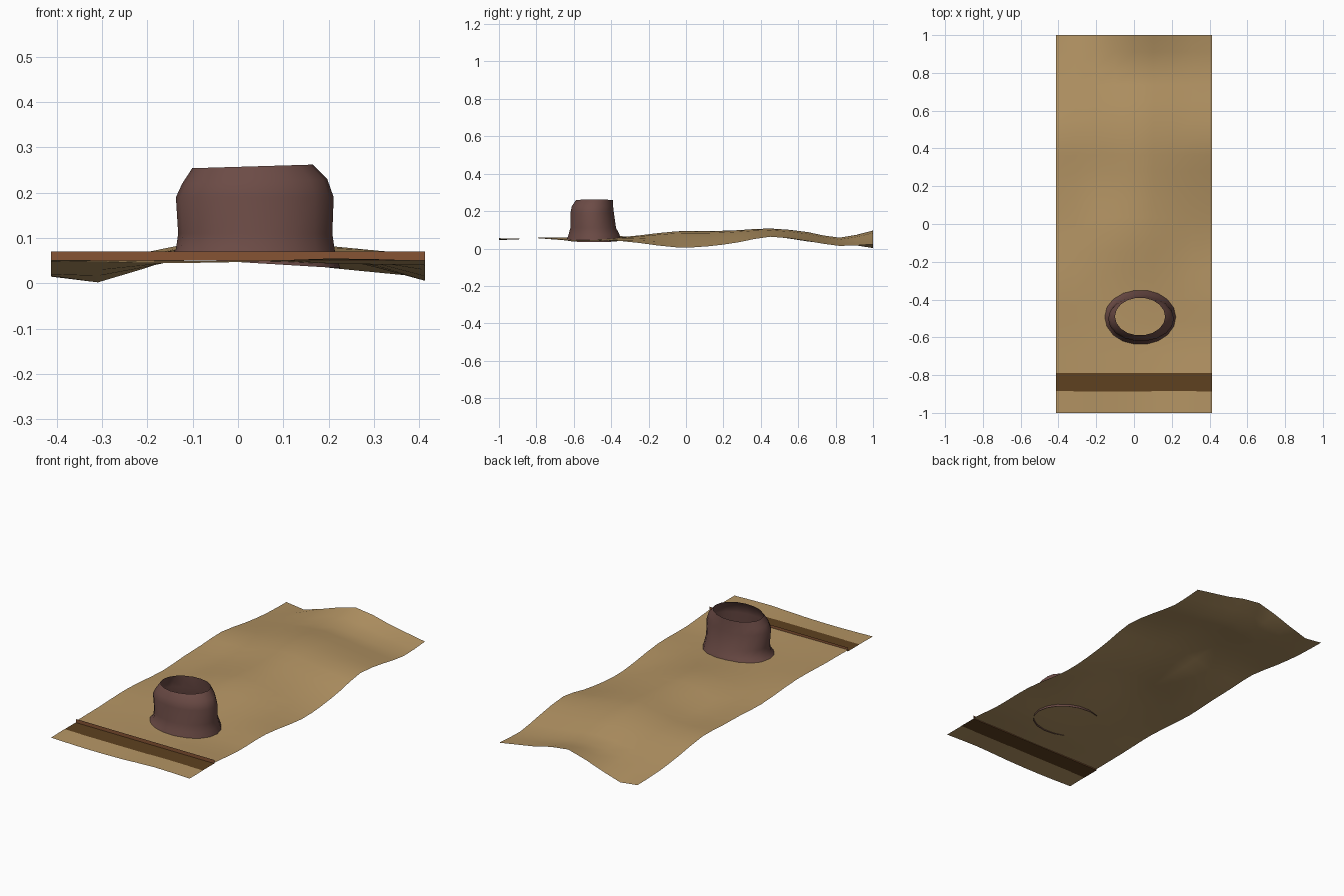
import bpy, bmesh, math

if "Cube" in bpy.data.objects:
    bpy.data.objects.remove(bpy.data.objects["Cube"])


def material(name, rgb):
    m = bpy.data.materials.new(name)
    m.diffuse_color = (*rgb, 1)
    m.use_nodes = True
    m.node_tree.nodes["Principled BSDF"].inputs["Base Color"].default_value = m.diffuse_color
    return m


SAND = material("sand", (0.46, 0.30, 0.128))
PLANK = material("dark_wood", (0.112, 0.053, 0.014))
LIP = material("red_wood", (0.24, 0.088, 0.034))
CLAY = material("purple_clay", (0.150, 0.071, 0.061))


def grid_mesh(name, rows, mat, closed=False, skip=(), smooth=True):
    """Join rows of points with quads; closed wraps each row into a ring."""
    bm = bmesh.new()
    vs = [[bm.verts.new(p) for p in r] for r in rows]
    n = len(rows[0])
    for j in range(len(rows) - 1):
        if j in skip:
            continue
        for i in range(n if closed else n - 1):
            k = (i + 1) % n
            bm.faces.new((vs[j][i], vs[j][k], vs[j + 1][k], vs[j + 1][i]))
    for f in bm.faces:
        f.smooth = smooth
    me = bpy.data.meshes.new(name)
    bm.to_mesh(me)
    bm.free()
    me.materials.append(mat)
    ob = bpy.data.objects.new(name, me)
    bpy.context.collection.objects.link(ob)
    return ob


def curve(xs, zs, x):
    """Smooth interpolation through the points (xs, zs)."""
    i = max(k for k in range(len(xs) - 1) if xs[k] <= x + 1e-6)
    slope = lambda k: ((zs[min(k + 1, len(zs) - 1)] - zs[max(k - 1, 0)])
                       / (xs[min(k + 1, len(xs) - 1)] - xs[max(k - 1, 0)]))
    h = xs[i + 1] - xs[i]
    t = (x - xs[i]) / h
    return ((2*t**3 - 3*t**2 + 1) * zs[i] + (t**3 - 2*t**2 + t) * h * slope(i)
            + (3*t**2 - 2*t**3) * zs[i + 1] + (t**3 - t**2) * h * slope(i + 1))


# rolling sand sheet: height profiles across x for each y, open under the plank
W = 0.412
COLS = [-W, -0.206, 0, 0.206, W]
DUNES = {
    -1.0: (.050, .045, .047, .055, .050),
    -.885: (.052, .050, .050, .052, .050),
    -.79: (.058, .057, .055, .057, .055),
    -.60: (.060, .054, .050, .044, .040),
    -.35: (.066, .056, .060, .052, .040),
    -.05: (.048, .062, .092, .060, .006),
    .12: (.056, .052, .093, .060, .012),
    .28: (.060, .052, .098, .070, .033),
    .45: (.066, .068, .107, .082, .063),
    .65: (.038, .058, .088, .062, .040),
    .82: (.020, .040, .058, .034, .014),
    1.0: (.016, .034, .096, .058, .023),
}
ys = list(DUNES)
lines = [-1, -.885, -.79, -.69, -.6, -.52, -.43, -.35, -.25, -.15, -.05, .035, .12,
         .2, .28, .365, .45, .55, .65, .735, .82, .91, 1]
rows = []
for y in lines:
    section = [curve(ys, [DUNES[k][c] for k in ys], y) for c in range(5)]
    row = []
    for i in range(9):
        x = -W + i * W / 4
        dip = 0.020 * math.exp(-((x + .31) / .06)**2 - ((y - 1) / .1)**2)
        row.append((x, y, max(0, curve(COLS, section, x) - dip)))
    rows.append(row)
grid_mesh("sand_sheet", rows, SAND, skip=(1,))

# flat plank across the sand and its upright lip
grid_mesh("plank", [[(-W, -.887, .051), (W, -.887, .051)],
                    [(-W, -.788, .051), (W, -.788, .051)]], PLANK, smooth=False)
grid_mesh("plank_lip", [[(-W, -.79, .051), (W, -.79, .051)],
                        [(-W, -.79, .070), (W, -.79, .070)]], LIP, smooth=False)

# hollow clay chimney: z, centre x, centre y, radius x, radius y, tilt
RINGS = [
    (.045, .035, -.492, .190, .148, -.06),
    (.075, .038, -.492, .175, .138, 0),
    (.110, .038, -.496, .170, .124, 0),
    (.190, .037, -.502, .174, .118, 0),
    (.225, .037, -.500, .160, .112, .03),
    (.258, .032, -.490, .133, .100, .03),
]
N = 18
rings = []
for z, cx, cy, rx, ry, tilt in RINGS:
    ring = []
    for i in range(N):
        a = 2 * math.pi * i / N
        ring.append((cx + rx * math.cos(a), cy + ry * math.sin(a),
                     z + tilt * rx * math.cos(a)))
    rings.append(ring)
grid_mesh("clay_chimney", rings, CLAY, closed=True)
